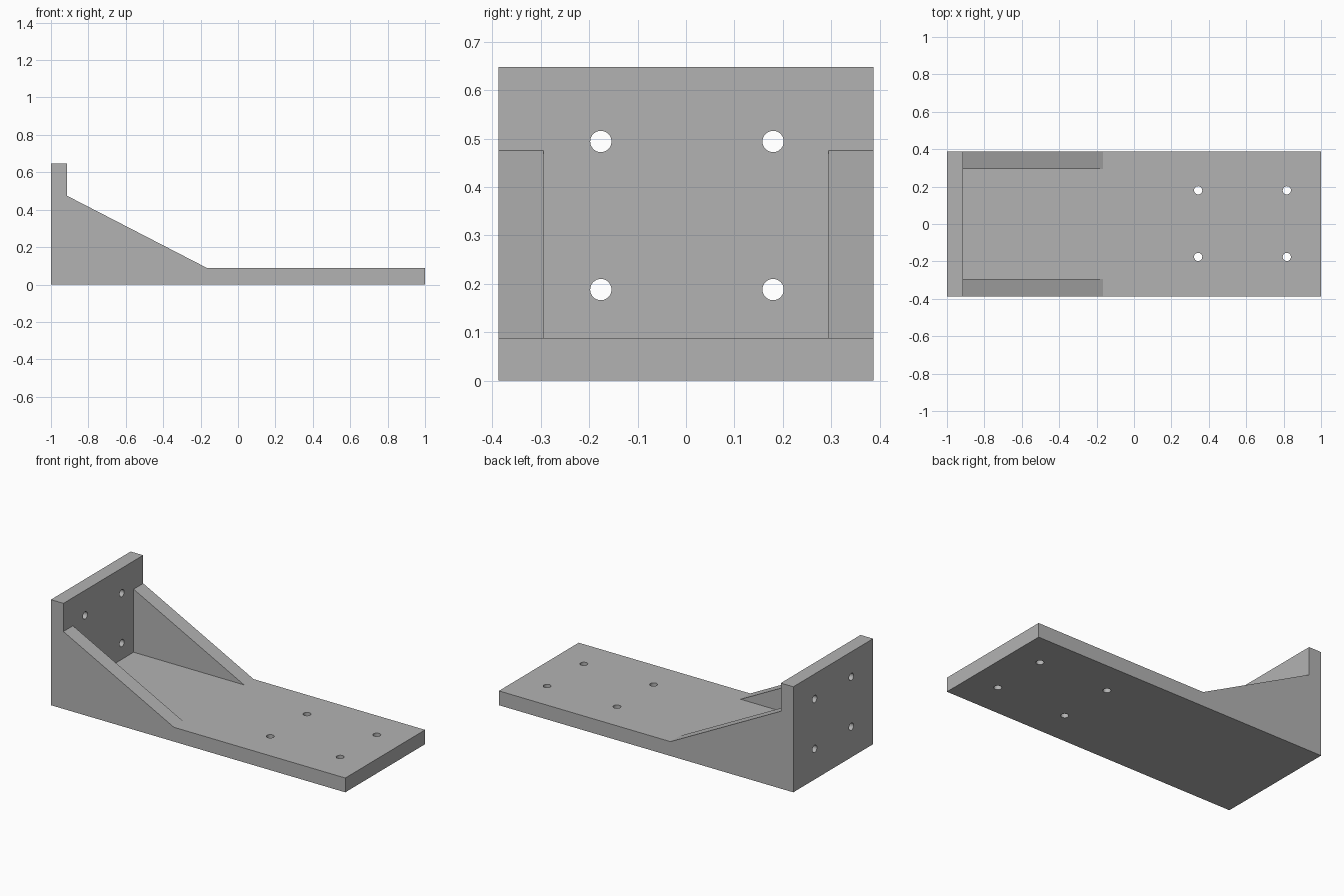
import bpy
import bmesh
import math
from mathutils import Matrix, Vector

default = bpy.data.objects.get("Cube")
if default:
    bpy.data.objects.remove(default, do_unlink=True)

HALF_W = 0.387      # half width of the bracket
PLATE_X = -0.915    # inner face of the upright plate
FLOOR_Z = 0.088     # top of the base plate
HOLE_R = 0.022

grey = bpy.data.materials.new("plain grey")
grey.use_nodes = True
colour = (0.45, 0.45, 0.45, 1)
grey.diffuse_color = colour
grey.node_tree.nodes["Principled BSDF"].inputs["Base Color"].default_value = colour


def make_object(name, bm):
    bmesh.ops.recalc_face_normals(bm, faces=bm.faces)
    mesh = bpy.data.meshes.new(name)
    bm.to_mesh(mesh)
    bm.free()
    mesh.materials.append(grey)
    obj = bpy.data.objects.new(name, mesh)
    bpy.context.collection.objects.link(obj)
    return obj


def extrude_profile(name, profile, y0, y1):
    """Extrude an x-z outline along y."""
    bm = bmesh.new()
    face = bm.faces.new([bm.verts.new((x, y0, z)) for x, z in profile])
    result = bmesh.ops.extrude_face_region(bm, geom=[face])
    moved = [v for v in result["geom"] if isinstance(v, bmesh.types.BMVert)]
    bmesh.ops.translate(bm, verts=moved, vec=Vector((0, y1 - y0, 0)))
    return make_object(name, bm)


# Base plate and upright plate as one L-shaped body
body = extrude_profile("bracket_body", [
    (-1, 0), (1, 0), (1, FLOOR_Z), (PLATE_X, FLOOR_Z),
    (PLATE_X, 0.648), (-1, 0.648)], -HALF_W, HALF_W)

# Bolt holes: four through the base, four through the upright plate
bm = bmesh.new()
turn = Matrix.Rotation(math.pi / 2, 4, 'Y')
spots = []
for y in (-0.176, 0.18):
    spots += [Matrix.Translation((x, y, FLOOR_Z / 2)) for x in (0.343, 0.817)]
    spots += [Matrix.Translation((-0.957, y, z)) @ turn for z in (0.188, 0.494)]
for spot in spots:
    bmesh.ops.create_cone(bm, cap_ends=True, segments=32, radius1=HOLE_R,
                          radius2=HOLE_R, depth=0.16, matrix=spot)
cutter = make_object("hole_cutter", bm)
cutter.hide_render = True

cut = body.modifiers.new("bolt holes", 'BOOLEAN')
cut.operation = 'DIFFERENCE'
cut.solver = 'EXACT'
cut.object = cutter
bpy.ops.object.select_all(action='DESELECT')
bpy.context.view_layer.objects.active = body
body.select_set(True)
bpy.ops.object.modifier_apply(modifier=cut.name)
bpy.data.objects.remove(cutter, do_unlink=True)
bpy.ops.object.shade_smooth_by_angle(angle=math.radians(30))

# Triangular side gussets
for name, side in (("left_gusset", 1), ("right_gusset", -1)):
    extrude_profile(name, [(PLATE_X, FLOOR_Z), (-0.165, FLOOR_Z),
                           (PLATE_X, 0.475)], side * 0.294, side * HALF_W)
